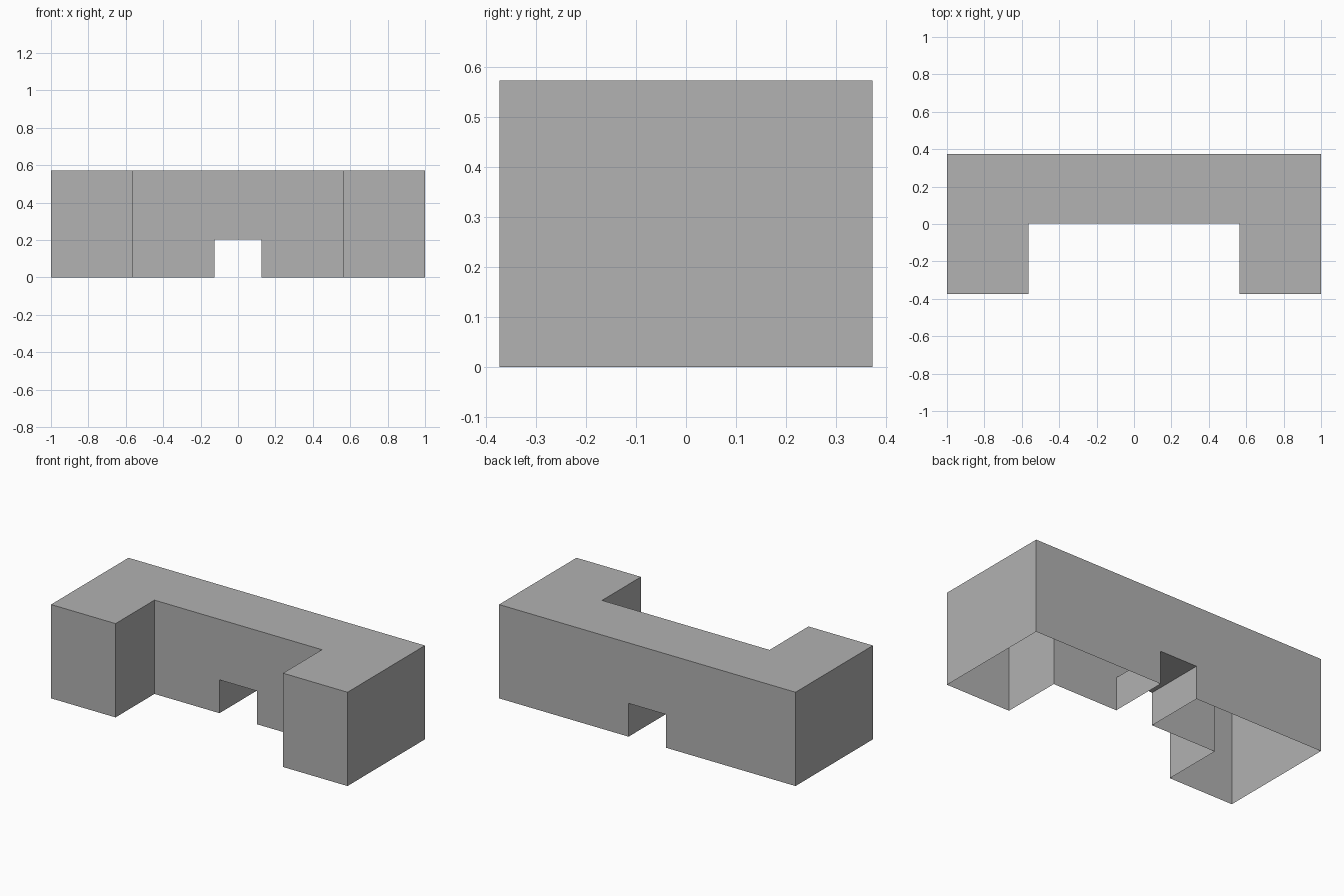
import bpy
import bmesh

cube = bpy.data.objects.get("Cube")
if cube:
    bpy.data.objects.remove(cube, do_unlink=True)

# Main dimensions
HALF_W, HALF_D, HEIGHT = 1.0, 0.373, 0.572
WING_X = 0.565          # inner side of each wing
MID_Y = 0.002           # front wall of the middle block
GATE_X, GATE_H = 0.126, 0.203

# One flat colour
grey = bpy.data.materials.new("plain_grey")
grey.use_nodes = True
colour = (0.445, 0.445, 0.445, 1.0)
grey.diffuse_color = colour
grey.node_tree.nodes["Principled BSDF"].inputs["Base Color"].default_value = colour

bm = bmesh.new()


def face(points):
    bm.faces.new([bm.verts.new(p) for p in points])


def wall(a, b):
    """Upright rectangle over the plan line a-b."""
    face([(*a, 0), (*b, 0), (*b, HEIGHT), (*a, HEIGHT)])


def gate_wall(half, y):
    """Wall across x with the gateway notched out of its foot."""
    profile = [(-half, 0), (-GATE_X, 0), (-GATE_X, GATE_H), (GATE_X, GATE_H),
               (GATE_X, 0), (half, 0), (half, HEIGHT), (-half, HEIGHT)]
    face([(x, y, z) for x, z in profile])


# Flat U-shaped roof
plan = [(HALF_W, HALF_D), (HALF_W, -HALF_D), (WING_X, -HALF_D), (WING_X, MID_Y)]
outline = plan + [(-x, y) for x, y in reversed(plan)]
face([(x, y, HEIGHT) for x, y in outline])

# Wing walls and gateway sides, mirrored left and right
for s in (-1, 1):
    side = [(s * x, y) for x, y in plan]
    for a, b in zip(side, side[1:]):
        wall(a, b)
    g = s * GATE_X
    face([(g, MID_Y, 0), (g, HALF_D, 0), (g, HALF_D, GATE_H), (g, MID_Y, GATE_H)])

# Middle front wall, back wall and gateway ceiling; the underside stays open
gate_wall(WING_X, MID_Y)
gate_wall(HALF_W, HALF_D)
face([(-GATE_X, MID_Y, GATE_H), (GATE_X, MID_Y, GATE_H),
      (GATE_X, HALF_D, GATE_H), (-GATE_X, HALF_D, GATE_H)])

bmesh.ops.remove_doubles(bm, verts=bm.verts, dist=0.0001)
bmesh.ops.recalc_face_normals(bm, faces=bm.faces)

mesh = bpy.data.meshes.new("building_shell")
bm.to_mesh(mesh)
bm.free()
mesh.materials.append(grey)
building = bpy.data.objects.new("building_shell", mesh)
bpy.context.collection.objects.link(building)
